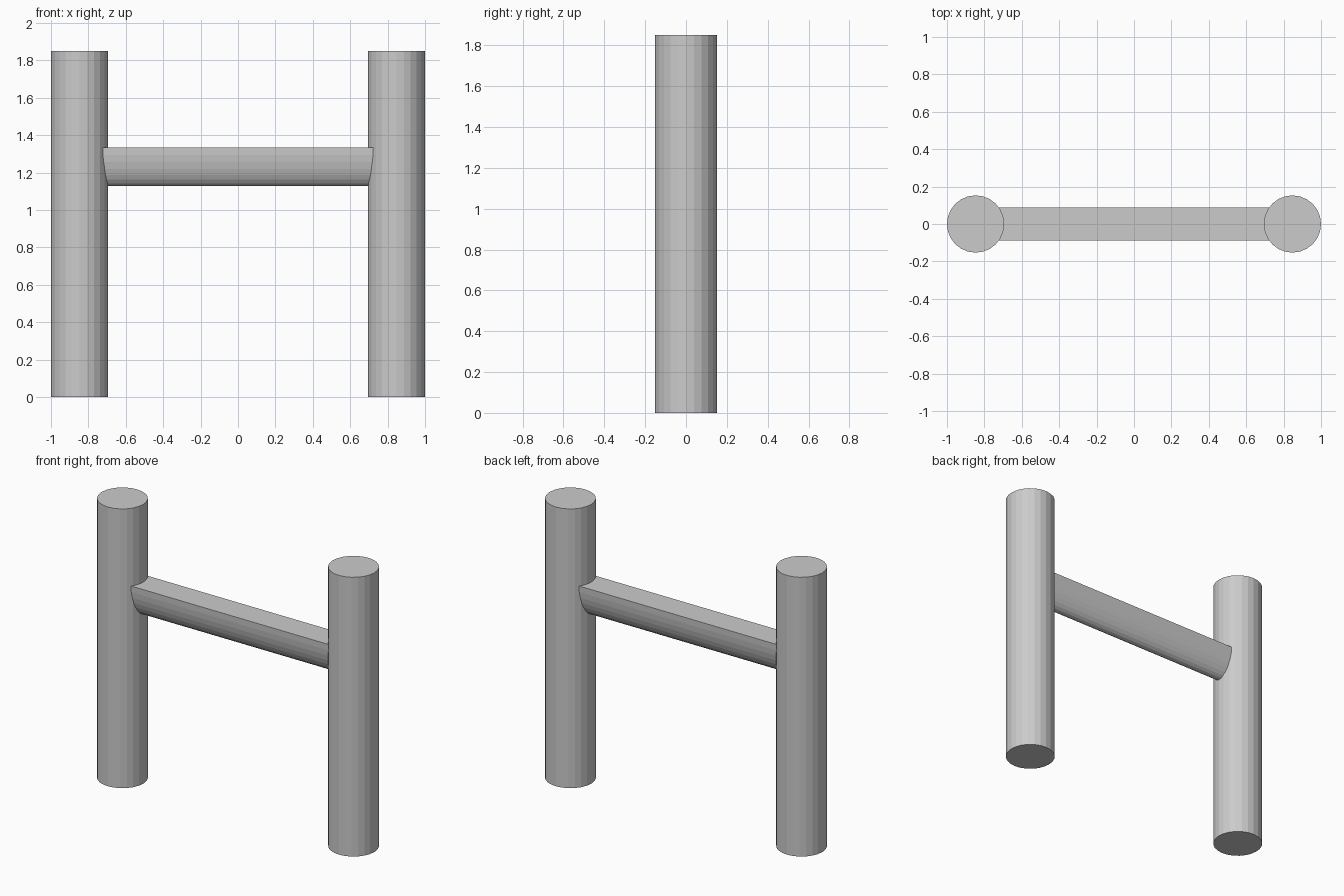
import bpy, bmesh, math

if "Cube" in bpy.data.objects:
    bpy.data.objects.remove(bpy.data.objects["Cube"])

POST_R, POST_H, POST_X = 0.153, 1.85, 0.847
RAIL_TOP, RAIL_DEPTH, RAIL_HALF_W, RAIL_END = 1.335, 0.208, 0.088, 0.80


def prism(name, profile, direction):
    """Extrude a closed profile along a direction into a capped solid."""
    bm = bmesh.new()
    face = bm.faces.new([bm.verts.new(p) for p in profile])
    grown = bmesh.ops.extrude_face_region(bm, geom=[face], use_keep_orig=True)
    moved = [v for v in grown["geom"] if isinstance(v, bmesh.types.BMVert)]
    bmesh.ops.translate(bm, verts=moved, vec=direction)
    bmesh.ops.recalc_face_normals(bm, faces=bm.faces[:])
    mesh = bpy.data.meshes.new(name)
    bm.to_mesh(mesh)
    bm.free()
    obj = bpy.data.objects.new(name, mesh)
    bpy.context.collection.objects.link(obj)
    return obj


# Round upright posts
for name, x in (("left_post", -POST_X), ("right_post", POST_X)):
    ring = [(x + POST_R * math.cos(math.tau * i / 24),
             POST_R * math.sin(math.tau * i / 24), 0) for i in range(24)]
    prism(name, ring, (0, 0, POST_H))

# Split-log cross rail: flat top, rounded underside, ends buried in the posts
half_log = [(-RAIL_END, RAIL_HALF_W * math.cos(math.pi * i / 16),
             RAIL_TOP - RAIL_DEPTH * math.sin(math.pi * i / 16)) for i in range(17)]
prism("cross_rail", half_log, (2 * RAIL_END, 0, 0))
